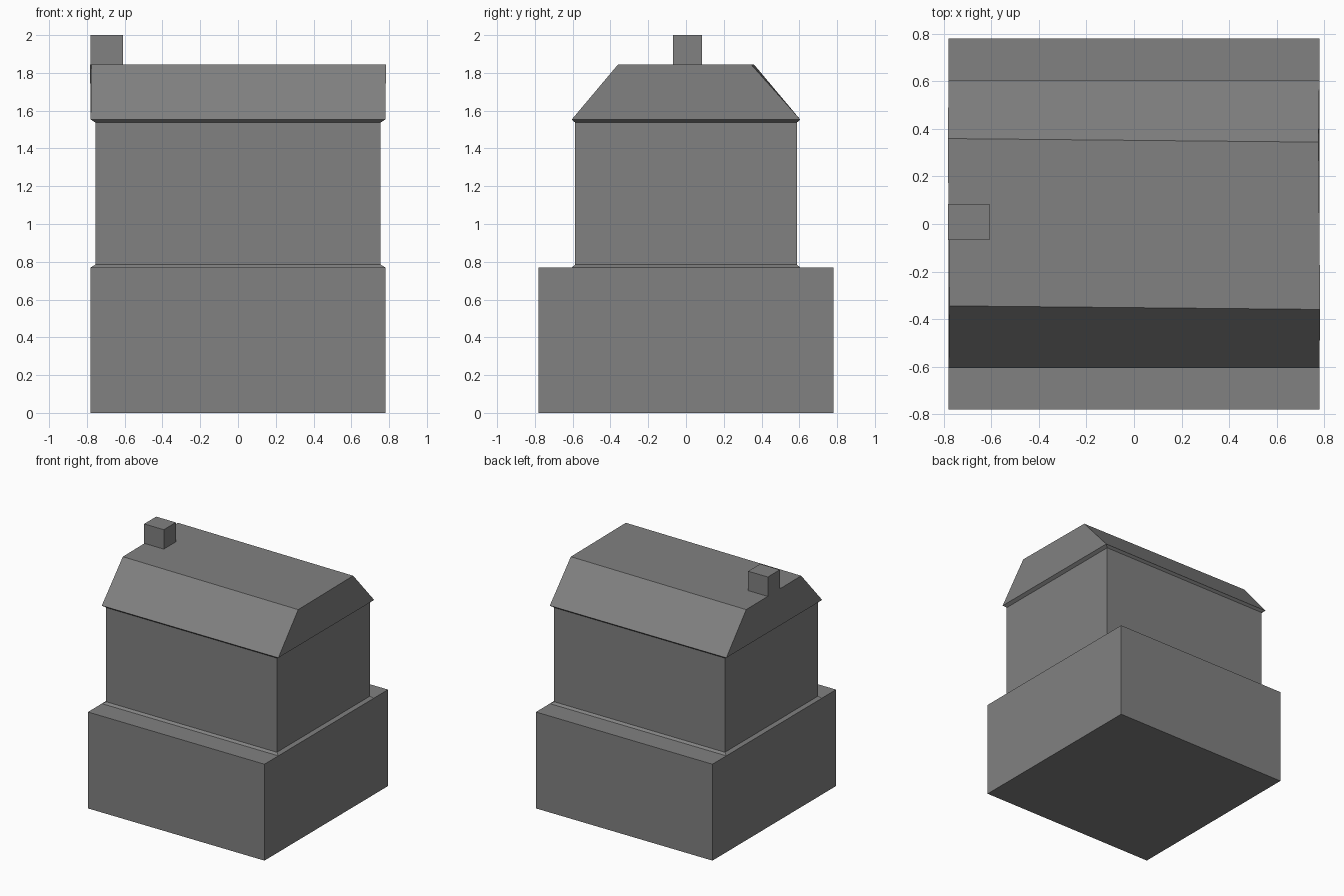
import bpy, bmesh

if "Cube" in bpy.data.objects:
    bpy.data.objects.remove(bpy.data.objects["Cube"])

# Dark grey for every part
grey = bpy.data.materials.new("dark_grey")
grey.diffuse_color = (0.22, 0.22, 0.22, 1)
grey.use_nodes = True
grey.node_tree.nodes["Principled BSDF"].inputs["Base Color"].default_value = grey.diffuse_color


def ring(x, y, z, skew=0.0):
    """Four corners of a rectangle with half sizes x, y, slightly skewed."""
    return [(px - skew * py, py - skew * px, z)
            for px, py in ((-x, -y), (x, -y), (x, y), (-x, y))]


def loft(name, rings, centre=(0, 0)):
    """Closed flat-faced solid skinned through stacked rectangles."""
    bm = bmesh.new()
    loops = [[bm.verts.new((x + centre[0], y + centre[1], z)) for x, y, z in r]
             for r in rings]
    bm.faces.new(loops[0][::-1])
    bm.faces.new(loops[-1])
    for lo, hi in zip(loops, loops[1:]):
        for i in range(4):
            j = (i + 1) % 4
            bm.faces.new((lo[i], lo[j], hi[j], hi[i]))
    bmesh.ops.recalc_face_normals(bm, faces=bm.faces)
    mesh = bpy.data.meshes.new(name)
    bm.to_mesh(mesh)
    bm.free()
    mesh.materials.append(grey)
    obj = bpy.data.objects.new(name, mesh)
    bpy.context.collection.objects.link(obj)
    return obj


# Square ground block
loft("base_block", [ring(0.78, 0.78, 0), ring(0.78, 0.78, 0.77)])

# Upper storey: sloped skirt, walls, flared eaves and slightly skewed flat-topped roof
loft("upper_house", [
    ring(0.78, 0.605, 0.77),
    ring(0.755, 0.587, 0.785),
    ring(0.755, 0.587, 1.537),
    ring(0.78, 0.605, 1.553),
    ring(0.78, 0.352, 1.845, 0.0096),
])

# Chimney at the left end of the roof
loft("chimney", [ring(0.087, 0.076, 1.845), ring(0.087, 0.076, 2.0)], (-0.695, 0.008))
